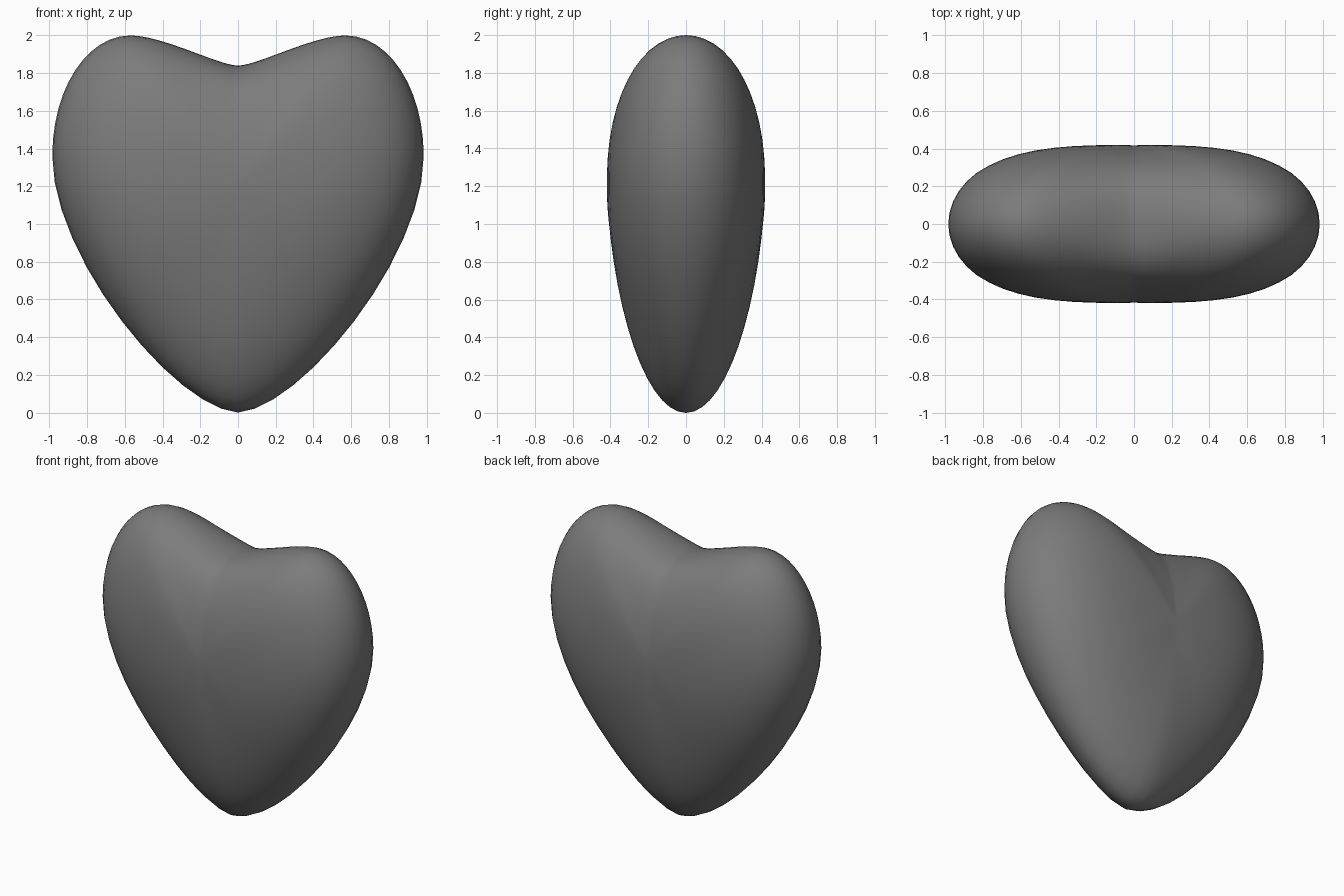
import bpy
import bmesh
from math import sin, cos, pi, exp
from mathutils import Vector
from mathutils.geometry import interpolate_bezier

cube = bpy.data.objects.get("Cube")
if cube:
    bpy.data.objects.remove(cube, do_unlink=True)

HALF_DEPTH = 0.42
CORE = Vector((0, 1.2))      # x, z of the thickest point
RINGS = 14                   # rings from the thickest point to the rim


def make_material(name, colour):
    mat = bpy.data.materials.new(name)
    mat.use_nodes = True
    mat.diffuse_color = colour
    mat.node_tree.nodes["Principled BSDF"].inputs["Base Color"].default_value = colour
    return mat


def heart_outline(steps):
    """Closed outline in x, z, running from the tip round the +x side."""
    segments = [
        ((0, 0), (0.33, 0.02), (0.985, 0.82), (0.985, 1.36)),
        ((0.985, 1.36), (0.985, 1.72), (0.8, 2.0), (0.57, 2.0)),
        ((0.57, 2.0), (0.4, 2.0), (0.1, 1.84), (0, 1.84)),
    ]
    half = []
    for segment in segments:
        knots = [Vector(p) for p in segment]
        half += [Vector(p[:2]) for p in interpolate_bezier(*knots, steps)][:-1]
    notch = Vector(segments[-1][-1])
    mirrored = [Vector((-p.x, p.y)) for p in reversed(half[1:])]
    return half + [notch] + mirrored


def surface_point(rim, r, side):
    """Point at fraction r of the way from the core to the rim."""
    arm = rim - CORE
    # The notch fades out towards the middle of the face
    fill = 0.2 * exp(-(arm.x / 0.3) ** 2) * (1 - r * r) if arm.y > 0 else 0
    # The cheeks are fuller towards the sides than towards tip and lobes
    sideways = arm.x ** 2 / arm.length_squared
    power = 1.65 + 1.65 * sideways
    y = side * HALF_DEPTH * max(0, 1 - r ** power) ** 0.5
    return (r * arm.x, y, CORE.y + r * (arm.y + fill))


# Heart body: nested rings from the front pole over the rim to the back pole
bm = bmesh.new()
outline = heart_outline(13)
rings = []
for i in range(1, 2 * RINGS):
    angle = pi * i / (2 * RINGS)
    side = 0 if i == RINGS else (-1 if i < RINGS else 1)
    r = 1 if i == RINGS else sin(angle)
    rings.append([bm.verts.new(surface_point(p, r, side)) for p in outline])

count = len(outline)
for inner, outer in zip(rings, rings[1:]):
    for j in range(count):
        k = (j + 1) % count
        bm.faces.new((inner[j], inner[k], outer[k], outer[j]))
for ring, side in ((rings[0], -1), (rings[-1], 1)):
    pole = bm.verts.new((0, side * HALF_DEPTH, CORE.y))
    for j in range(count):
        bm.faces.new((ring[j], ring[(j + 1) % count], pole))

# Relax the faces slightly, leaving the rim in place
rim = set(rings[RINGS - 1])
soft = [v for v in bm.verts if v not in rim and abs(v.co.y) > 0.3]
for _ in range(3):
    bmesh.ops.smooth_vert(bm, verts=soft, factor=0.5,
                          use_axis_x=False, use_axis_y=True, use_axis_z=False)
bmesh.ops.recalc_face_normals(bm, faces=bm.faces)

mesh = bpy.data.meshes.new("heart_body")
bm.to_mesh(mesh)
bm.free()
mesh.materials.append(make_material("dark_grey", (0.2, 0.2, 0.2, 1)))
heart = bpy.data.objects.new("heart_body", mesh)
bpy.context.collection.objects.link(heart)
for polygon in mesh.polygons:
    polygon.use_smooth = True
